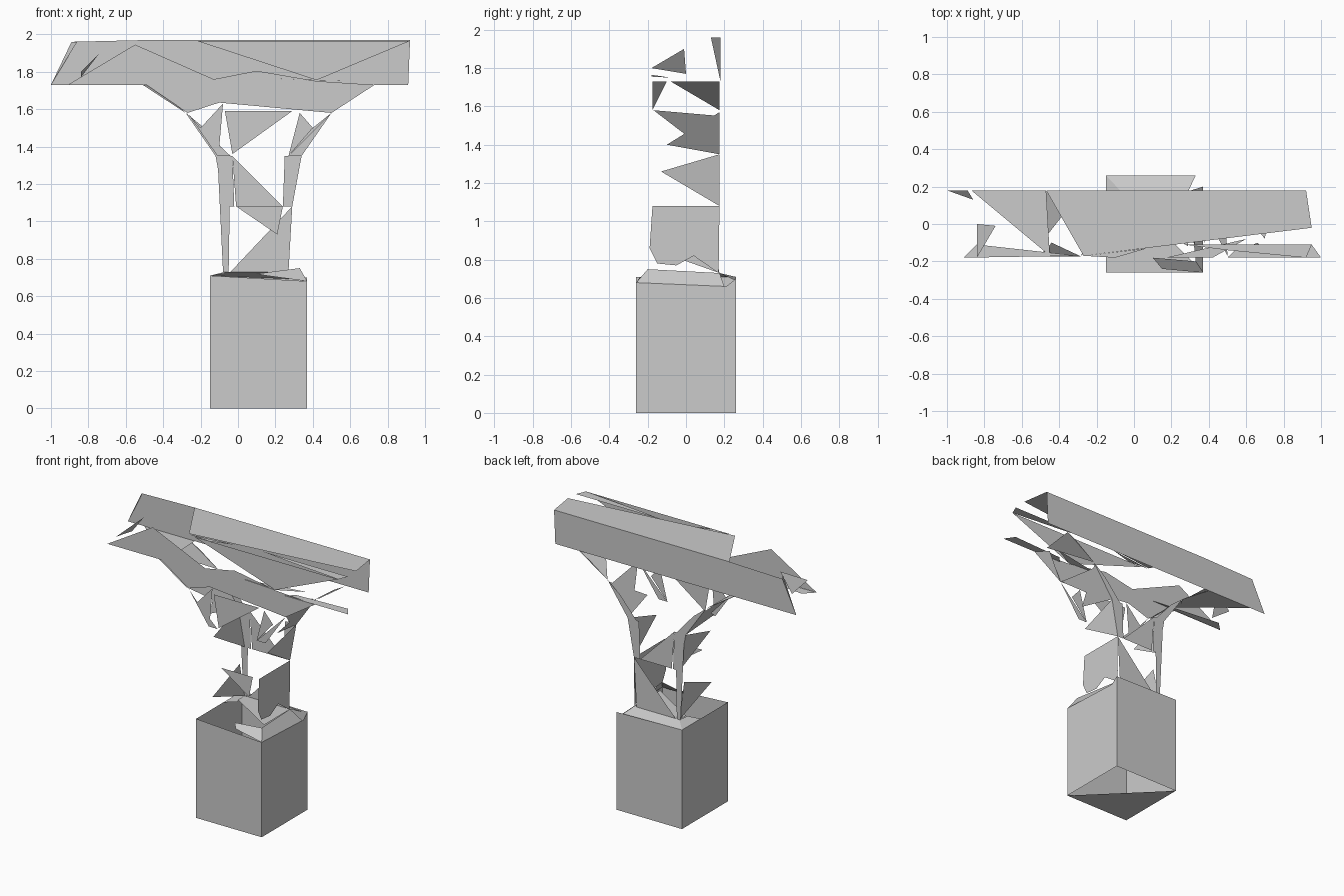
import bpy, bmesh

CX = 0.11  # centre line of plinth and shaft
Y = 0.175  # half depth of shaft and beam


def shell(name, faces):
    """Thin faceted part from a few flat polygons."""
    bm = bmesh.new()
    for f in faces:
        bm.faces.new([bm.verts.new(p) for p in f])
    bmesh.ops.remove_doubles(bm, verts=bm.verts, dist=0.001)
    me = bpy.data.meshes.new(name)
    bm.to_mesh(me)
    bm.free()
    ob = bpy.data.objects.new(name, me)
    bpy.context.collection.objects.link(ob)
    return ob


def at_y(y, pts):
    return [(x, y, z) for x, z in pts]


def at_z(z, pts):
    return [(x, y, z) for x, y in pts]


def flip(faces):
    """Mirror faces about the shaft centre line."""
    return [[(2 * CX - x, y, z) for x, y, z in f] for f in faces]


def side_x(z):
    """Right-hand profile of the flaring shaft."""
    prof = [(0.73, 0.29), (1.08, 0.29), (1.35, 0.34), (1.58, 0.50), (1.73, 0.73)]
    for (z0, x0), (z1, x1) in zip(prof, prof[1:]):
        if z <= z1:
            return x0 + (x1 - x0) * (z - z0) / (z1 - z0)
    return prof[-1][1]


def on_side(pts):
    return [(side_x(z), y, z) for y, z in pts]


# Plinth: four walls, half a floor, broken rim
L, R, D = -0.15, 0.37, 0.26
shell("plinth_walls", [
    at_y(-D, [(L, 0), (R, 0), (R, 0.68), (L, 0.71)]),
    at_y(D, [(R, 0), (L, 0), (L, 0.71), (R, 0.70)]),
    [(R, -D, 0), (R, D, 0), (R, D, 0.70), (R, 0.21, 0.66), (R, -D, 0.68)],
    [(L, D, 0), (L, -D, 0), (L, -D, 0.71), (L, D, 0.71)],
])
shell("plinth_floor", [at_z(0, [(L, -D), (L, D), (R, -D)])])
shell("plinth_rim", [
    [(R, -D, 0.68), (R, 0.2, 0.66), (0.29, Y, 0.73), (0.33, -0.2, 0.75)],
    [(R, -D, 0.68), (0.33, -0.2, 0.75), (0.10, -0.18, 0.72), (0.15, -0.24, 0.71)],
    [(0.33, D, 0.69), (L, D, 0.71), (-0.07, Y, 0.73), (0.29, Y, 0.73)],
    [(L, D, 0.71), (L, 0.05, 0.71), (-0.07, 0.08, 0.72), (-0.07, Y, 0.73)],
    at_z(0.73, [(-0.07, Y), (-0.07, 0.1), (0.29, -0.12), (0.29, Y)]),
])

# Shaft sides: torn triangles repeated on left and right
sides = [
    on_side([(Y, 1.08), (Y, 1.35), (-0.13, 1.26)]),
    on_side([(Y, 1.35), (Y, 1.57), (-0.1, 1.4)]),
    on_side([(-0.17, 1.58), (Y, 1.55), (0.0, 1.45)]),
    on_side([(-Y, 1.22), (0.0, 1.15), (Y, 1.08)]),
    [(0.50, -Y, 1.58), (0.73, -Y, 1.73), (0.66, -0.1, 1.73)],
    [(0.50, Y, 1.58), (0.73, Y, 1.73), (0.70, -0.08, 1.73)],
]
shell("shaft_side_right", sides + [on_side([
    (-Y, 1.08), (Y, 1.08), (0.17, 0.73), (0.04, 0.82),
    (-0.05, 0.77), (-0.15, 0.78), (-0.19, 0.86)])])
shell("shaft_side_left", flip(sides + [on_side([(-0.19, 0.86), (0.12, 0.98), (Y, 0.73)])]))

# Shaft edges: narrow strips at the corners
strip = [
    at_y(Y, [(0.29, 1.08), (0.34, 1.35), (0.25, 1.35), (0.24, 1.08)]),
    at_y(Y, [(0.34, 1.35), (0.50, 1.58), (0.40, 1.5), (0.27, 1.35)]),
    at_y(Y, [(0.50, 1.58), (0.73, 1.73), (0.64, 1.68)]),
]
shell("shaft_edge_right", strip + [
    at_y(-Y, [(0.34, 1.35), (0.50, 1.58), (0.27, 1.35)]),
    at_y(-Y, [(0.33, 1.58), (0.40, 1.5), (0.27, 1.35)])])
shell("shaft_edge_left", flip(strip) + [
    at_y(-Y, [(-0.27, 1.58), (-0.2, 1.5), (-0.04, 1.35), (-0.11, 1.35)]),
    at_y(-Y, [(-0.2, 1.5), (-0.08, 1.63), (-0.1, 1.4)]),
    at_y(Y, [(-0.11, 1.35), (-0.04, 1.35), (-0.05, 0.73), (-0.08, 0.73)])])

# Shaft back and front fragments
shell("shaft_back", [
    at_y(Y, [(-0.04, 0.73), (0.27, 0.73), (0.29, 1.08)]),
    at_y(Y, [(-0.03, 1.35), (-0.01, 1.08), (0.24, 1.08)]),
])
shell("shaft_front", [
    at_y(-Y, [(-0.03, 1.36), (0.29, 1.59), (-0.07, 1.59)]),
    at_y(-Y, [(-0.01, 1.08), (0.24, 1.08), (0.21, 0.93)]),
])

# Flared capital front
shell("capital_front", [at_y(-Y, [
    (-0.49, 1.73), (-0.27, 1.58), (-0.1, 1.635), (0.28, 1.60),
    (0.50, 1.58), (0.73, 1.73), (0.42, 1.75), (0.1, 1.805), (-0.13, 1.76)])])

# Beam: back panel, top panel, broken front, underside and end shards
B = 0.18
shell("beam_back", [at_y(B, [(-1, 1.73), (-0.89, 1.96), (-0.47, 1.97), (0.92, 1.97), (0.91, 1.73)])])
shell("beam_top", [
    at_z(1.97, [(-0.47, B), (-0.27, -0.17), (0.95, -0.02), (0.92, B)]),
    at_z(1.965, [(0.27, -0.11), (0.50, -0.14), (0.92, -B), (0.95, -0.11)]),
    at_z(1.965, [(0.07, -0.13), (-0.27, -0.17), (-0.10, -B)]),
])
shell("beam_front", [
    at_y(-B, [(-0.91, 1.73), (-0.13, 1.73), (-0.13, 1.76), (-0.55, 1.945)]),
    at_y(-B, [(-0.22, 1.965), (0.42, 1.755), (0.92, 1.965)]),
])
shell("beam_underside", [
    at_z(1.73, [(-0.87, B), (-0.47, B), (-0.45, -0.17)]),
    at_z(1.73, [(-0.91, -B), (-0.84, -0.11), (-0.3, -0.17)]),
    [(0.17, -B, 1.765), (0.42, -B, 1.755), (0.60, -0.08, 1.75)],
    at_z(1.735, [(0.5, -B), (1, -B), (0.95, -0.11), (0.55, -0.13)]),
])
shell("beam_end_shards", [
    [(-0.84, -B, 1.80), (-0.84, 0, 1.77), (-0.74, -0.01, 1.90)],
    [(-1, B, 1.73), (-0.89, B, 1.96), (-0.86, 0.13, 1.96)],
])
